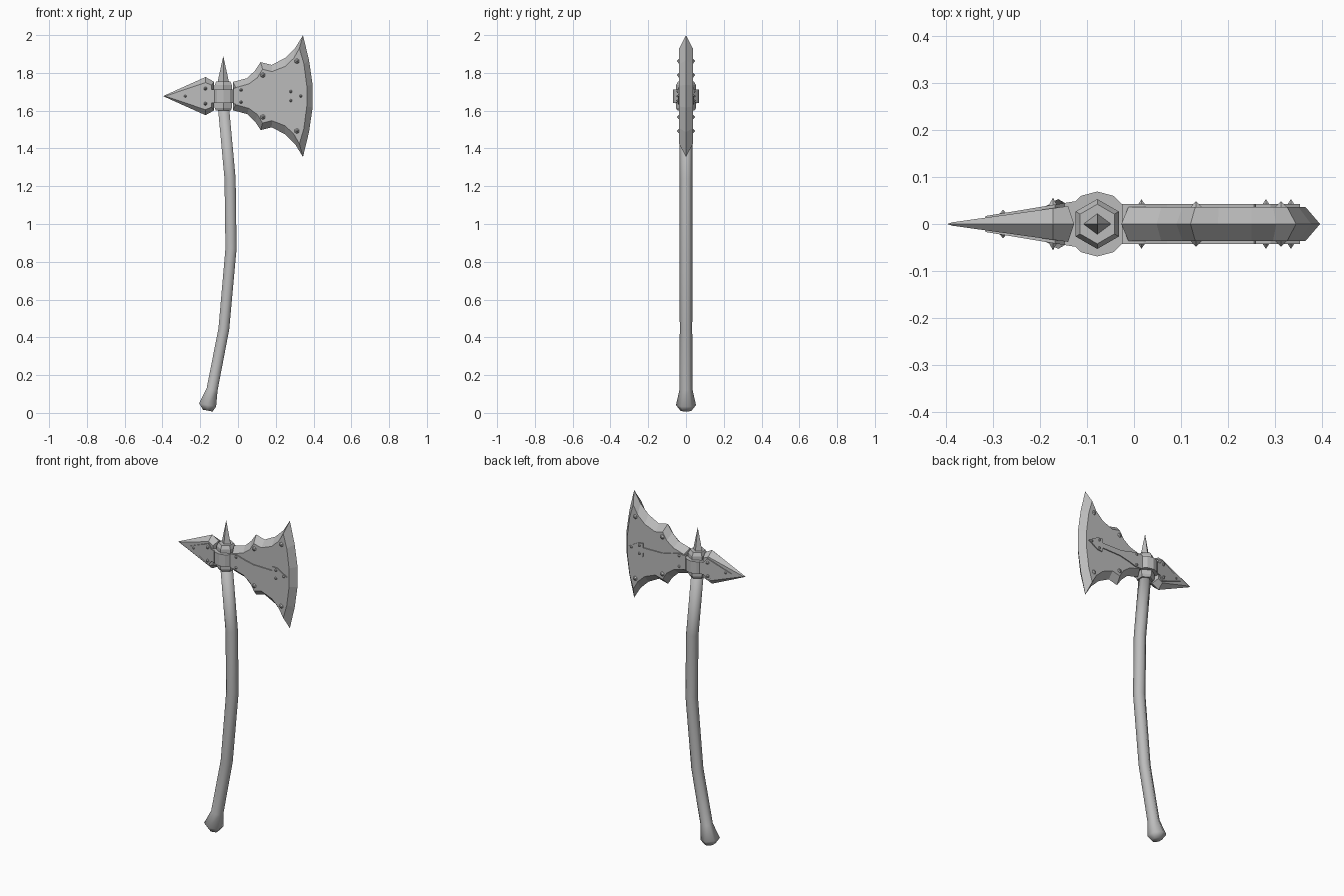
import bpy, bmesh, math
from mathutils import Vector, Matrix

if "Cube" in bpy.data.objects:
    bpy.data.objects.remove(bpy.data.objects["Cube"])

GREY = (0.5, 0.5, 0.5, 1)
steel = bpy.data.materials.new("grey_steel")
steel.use_nodes = True
steel.diffuse_color = GREY
steel.node_tree.nodes["Principled BSDF"].inputs["Base Color"].default_value = GREY

MID = 1.677    # height of the head's mirror line
HUB = -0.078   # x of the hub axis


def finish(name, bm, smooth=False):
    bmesh.ops.recalc_face_normals(bm, faces=bm.faces[:])
    mesh = bpy.data.meshes.new(name)
    bm.to_mesh(mesh)
    bm.free()
    mesh.materials.append(steel)
    obj = bpy.data.objects.new(name, mesh)
    bpy.context.collection.objects.link(obj)
    for poly in mesh.polygons:
        poly.use_smooth = smooth
    return obj


def loft(name, rings, sides=6, smooth=False):
    """Skin rings of (centre, radius, tilt about y), one vertex facing y."""
    bm = bmesh.new()
    loops = []
    for centre, radius, tilt in rings:
        turn = Matrix.Rotation(tilt, 3, 'Y')
        angles = [math.pi / 2 + math.tau * i / sides for i in range(sides)]
        loops.append([bm.verts.new(Vector(centre) + turn @ Vector(
            (radius * math.cos(a), radius * math.sin(a), 0))) for a in angles])
    for low, high in zip(loops, loops[1:]):
        for i in range(sides):
            j = (i + 1) % sides
            bm.faces.new((low[i], low[j], high[j], high[i]))
    bm.faces.new(loops[0])
    bm.faces.new(loops[-1])
    return finish(name, bm, smooth)


def mirrored(half):
    """Close a half outline of (x, height above MID) by mirroring it."""
    return half + [(x, -h) for x, h in reversed(half) if h > 0]


def slab(name, face, depth, rim=None):
    """Two opposite faces at y = depth(x), joined directly or over a rim."""
    bm = bmesh.new()

    def loop(outline, sign):
        return [bm.verts.new((x, sign * depth(x), MID + h)) for x, h in mirrored(outline)]

    loops = [loop(face, -1)] + ([loop(rim, 0)] if rim else []) + [loop(face, 1)]
    bm.faces.new(loops[0])
    bm.faces.new(loops[-1])
    for a, b in zip(loops, loops[1:]):
        for i in range(len(a)):
            j = (i + 1) % len(a)
            bm.faces.new((a[i], a[j], b[j], b[i]))
    return finish(name, bm)


# Curved handle with a flared pommel
path = [(-0.160, 0.012, 0.030), (-0.161, 0.042, 0.053), (-0.137, 0.125, 0.034),
        (-0.075, 0.445, 0.033), (-0.037, 0.87, 0.034), (-0.042, 1.24, 0.034),
        (-0.077, 1.62, 0.034)]
rings = []
for i, (x, z, r) in enumerate(path):
    before, after = path[max(i - 1, 0)], path[min(i + 1, len(path) - 1)]
    tilt = math.atan2(after[0] - before[0], after[1] - before[1]) if i > 1 else 0.19
    rings.append(((x, 0, z), r, tilt))
handle = loft("handle", rings, smooth=True)

# Hexagonal hub, round band and top spike
loft("hub", [((HUB, 0, z), r, 0) for z, r in
             [(1.6, 0.045), (1.615, 0.053), (1.735, 0.053), (1.755, 0.042)]])
loft("hub_band", [((HUB, 0, MID + h), 0.069, 0) for h in (-0.036, 0.036)], sides=12)
spike = loft("top_spike", [((0, 0, 0), 0.03, 0), ((0, 0, 0.135), 0.0006, 0)], sides=4)
spike.location = (HUB, 0, 1.752)
spike.scale.y = 0.75

# Main blade with bevelled rim
rim = [(-0.027, 0.075), (0.048, 0.095), (0.09, 0.135), (0.12, 0.18), (0.178, 0.165),
       (0.249, 0.202), (0.302, 0.254), (0.344, 0.322), (0.376, 0.19), (0.395, 0.06)]
face = [(-0.012, 0.045), (0.058, 0.065), (0.103, 0.098), (0.13, 0.142), (0.18, 0.13),
        (0.249, 0.157), (0.295, 0.2), (0.325, 0.253), (0.349, 0.17), (0.364, 0.055)]
slab("blade", face, lambda x: 0.036, rim)

# Wedge-shaped rear pick
slab("rear_pick",
     [(-0.385, 0), (-0.172, 0.072), (-0.14, 0.058)],
     lambda x: 0.002 + 0.14 * (x + 0.397),
     [(-0.397, 0), (-0.172, 0.101), (-0.127, 0.076)])

# Raised straps on both faces
slab("blade_strap",
     [(-0.025, 0.042), (0.02, 0.045), (0.07, 0.03), (0.13, 0.017), (0.255, 0.015),
      (0.258, 0.04), (0.29, 0.037), (0.352, 0)], lambda x: 0.042)
slab("pick_strap",
     [(-0.315, 0), (-0.168, 0.064), (-0.147, 0.036), (-0.125, 0.036)],
     lambda x: 0.017 + 0.165 * (x + 0.315))

# Pointed rivets, mirrored across both faces and up and down
rivets = [("blade_rivet", 0.132, 0.111, 0.035, 0.015, 0.013),
          ("blade_rivet", 0.312, 0.185, 0.035, 0.015, 0.013),
          ("strap_rivet", 0.016, 0.032, 0.041, 0.009, 0.011),
          ("strap_rivet", 0.28, 0.024, 0.041, 0.009, 0.011),
          ("strap_rivet", 0.333, 0, 0.041, 0.009, 0.011),
          ("pick_rivet", -0.172, 0.04, 0.037, 0.012, 0.018),
          ("pick_rivet", -0.278, 0, 0.021, 0.009, 0.009)]
for name, x, h, y, radius, height in rivets:
    for side in (-1, 1):
        for up in ((-1, 1) if h else (1,)):
            rivet = loft(name, [((0, 0, 0), radius, 0), ((0, 0, height), 0.0005, 0)])
            rivet.location = (x, side * y, MID + up * h)
            rivet.rotation_euler.x = -side * math.pi / 2
